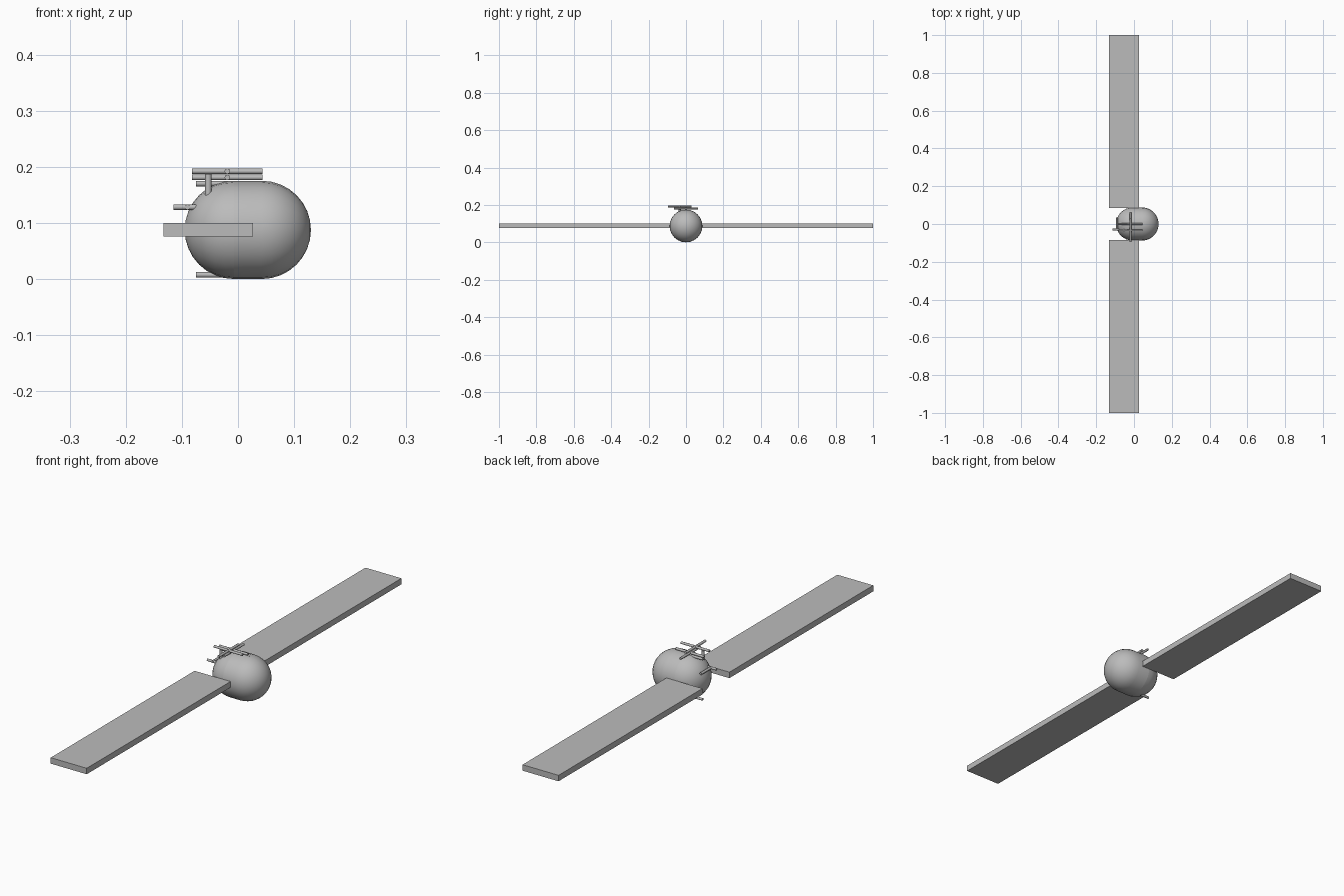
import bpy, bmesh, math
from mathutils import Vector

if "Cube" in bpy.data.objects:
    bpy.data.objects.remove(bpy.data.objects["Cube"], do_unlink=True)

grey = bpy.data.materials.new("plain grey")
grey.use_nodes = True
GREY = (0.5, 0.5, 0.5, 1)
grey.diffuse_color = GREY
grey.node_tree.nodes["Principled BSDF"].inputs["Base Color"].default_value = GREY


def finish(bm, name, smooth=None):
    mesh = bpy.data.meshes.new(name)
    bmesh.ops.recalc_face_normals(bm, faces=bm.faces)
    bm.to_mesh(mesh)
    bm.free()
    mesh.materials.append(grey)
    obj = bpy.data.objects.new(name, mesh)
    bpy.context.collection.objects.link(obj)
    if smooth:
        bpy.ops.object.select_all(action='DESELECT')
        obj.select_set(True)
        bpy.context.view_layer.objects.active = obj
        bpy.ops.object.shade_smooth_by_angle(angle=math.radians(smooth))
    return obj


def rod(name, start, end, radius=0.005):
    """Thin eight-sided bar between two points."""
    a, b = Vector(start), Vector(end)
    bm = bmesh.new()
    bmesh.ops.create_cone(bm, cap_ends=True, segments=8, radius1=radius,
                          radius2=radius, depth=(b - a).length)
    obj = finish(bm, name, 50)
    obj.location = (a + b) / 2
    obj.rotation_euler = (b - a).to_track_quat('Z', 'Y').to_euler()


def cross(name, centre, half):
    """Two crossed bars lying flat."""
    c = Vector(centre)
    for axis, d in (("lengthwise", Vector((half, 0, 0))), ("crosswise", Vector((0, half, 0)))):
        rod(f"{name}_{axis}", c - d, c + d)


# Capsule body: a sphere along x, split at its middle and stretched
R, MID = 0.0875, 0.0875
bm = bmesh.new()
bmesh.ops.create_uvsphere(bm, u_segments=24, v_segments=16, radius=R)
bmesh.ops.bisect_plane(bm, geom=bm.verts[:] + bm.edges[:] + bm.faces[:],
                       plane_co=(0, 0, 0), plane_no=(0, 0, 1))
rim = [e for e in bm.edges if all(abs(v.co.z) < 1e-5 for v in e.verts)]
bmesh.ops.split_edges(bm, edges=rim)
upper = [v for f in bm.faces if f.calc_center_median().z > 0 for v in f.verts]
bmesh.ops.translate(bm, verts=list(set(upper)), vec=(0, 0, 0.05))
bmesh.ops.bridge_loops(bm, edges=[e for e in bm.edges if e.is_boundary])
for v in bm.verts:
    v.co = Vector((v.co.z - 0.0075, v.co.x, v.co.y + MID))
finish(bm, "body", 40)

# Two flat wings
for side, name in ((-1, "front_wing"), (1, "back_wing")):
    bm = bmesh.new()
    bmesh.ops.create_cube(bm, size=1)
    for v in bm.verts:
        v.co = Vector((v.co.x * 0.16 - 0.053, v.co.y * 0.914 + side * 0.543,
                       v.co.z * 0.024 + 0.088))
    finish(bm, name)

# Two rotor crosses above the body
cross("upper_rotor", (-0.019, -0.033, 0.192), 0.063)
cross("lower_rotor", (-0.019, 0, 0.181), 0.063)

# Mast, keel bars and the small tail cross
rod("mast", (-0.053, -0.033, 0.14), (-0.053, -0.033, 0.187), 0.006)
rod("top_bar", (-0.075, 0, 0.17), (0.05, 0, 0.17))
rod("bottom_bar", (-0.075, 0, 0.0075), (0.05, 0, 0.0075))
rod("tail_bar", (-0.115, -0.03, 0.128), (-0.073, -0.03, 0.128))
rod("tail_crossbar", (-0.09, -0.035, 0.128), (-0.09, 0.035, 0.128))
